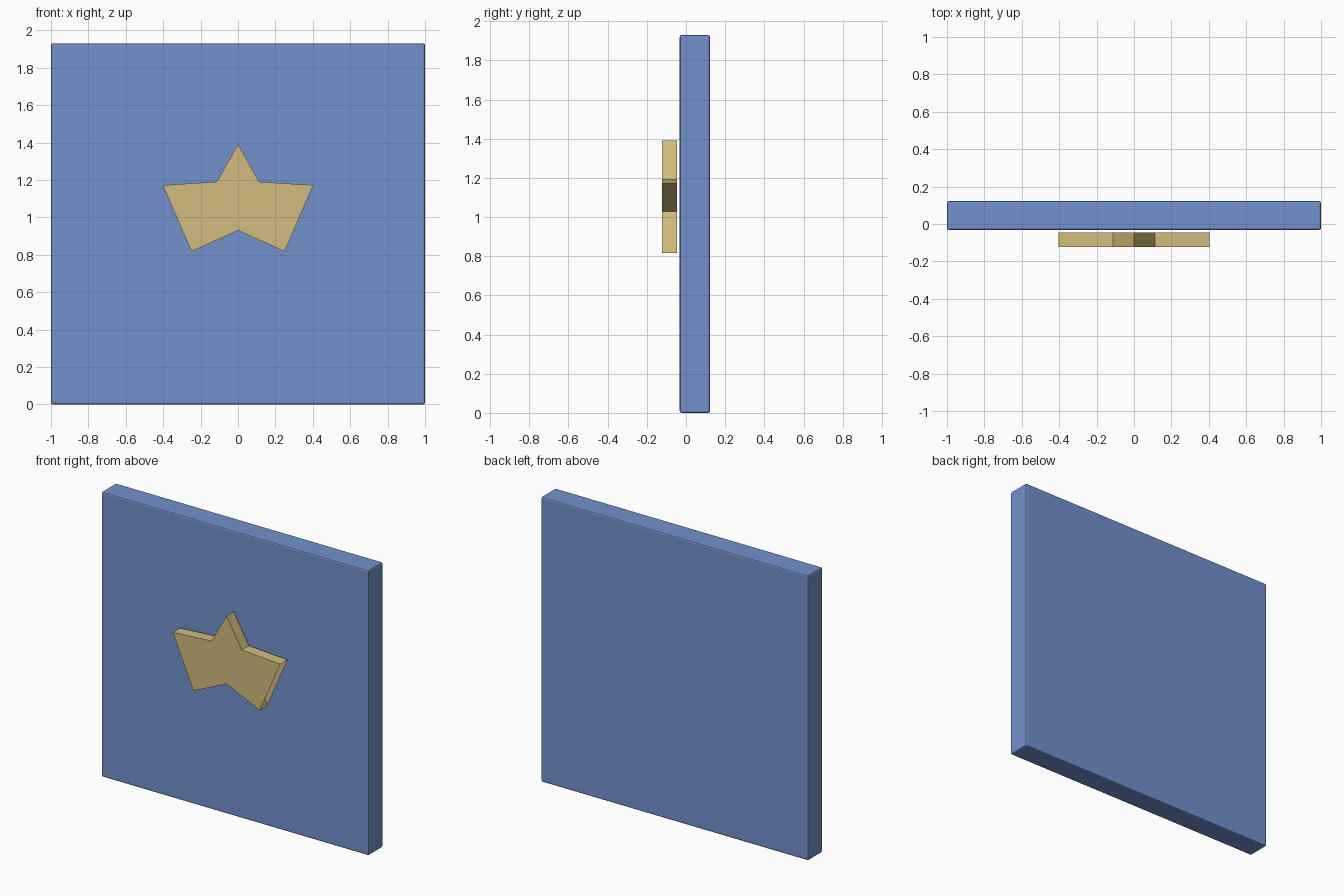
import bpy
import bmesh
import math

cube = bpy.data.objects.get("Cube")
if cube:
    bpy.data.objects.remove(cube, do_unlink=True)


def material(name, srgb):
    colour = [((c + 0.055) / 1.055) ** 2.4 for c in srgb] + [1.0]
    mat = bpy.data.materials.new(name)
    mat.use_nodes = True
    mat.diffuse_color = colour
    mat.node_tree.nodes["Principled BSDF"].inputs["Base Color"].default_value = colour
    return mat


def add_object(name, bm, mat):
    mesh = bpy.data.meshes.new(name)
    bm.to_mesh(mesh)
    bm.free()
    mesh.materials.append(mat)
    obj = bpy.data.objects.new(name, mesh)
    bpy.context.collection.objects.link(obj)
    return obj


blue = material("panel blue", (0.45, 0.57, 0.80))
gold = material("pale gold", (0.82, 0.74, 0.49))

# Square panel with narrow softened edges
WIDTH, HEIGHT = 2.0, 1.93
BACK, FRONT = 0.122, -0.032
bm = bmesh.new()
bmesh.ops.create_cube(bm, size=1)
bmesh.ops.scale(bm, vec=(WIDTH, BACK - FRONT, HEIGHT), verts=bm.verts)
bmesh.ops.translate(bm, vec=(0, (BACK + FRONT) / 2, HEIGHT / 2), verts=bm.verts)
bmesh.ops.bevel(bm, geom=bm.edges[:], offset=0.01, segments=2, profile=0.5,
                affect='EDGES')
add_object("panel", bm, blue)

# Widened five-pointed star, floating just in front of the panel
OUTER, INNER, STRETCH, CENTRE_Z = 0.317, 0.144, 1.335, 1.074
STAR_FRONT, STAR_BACK = -0.122, -0.045
outline = []
for i in range(10):
    radius = INNER if i % 2 else OUTER
    angle = i * math.pi / 5
    outline.append((radius * math.sin(angle) * STRETCH,
                    CENTRE_Z + radius * math.cos(angle)))

bm = bmesh.new()
front = [bm.verts.new((x, STAR_FRONT, z)) for x, z in outline]
back = [bm.verts.new((x, STAR_BACK, z)) for x, z in outline]

# Walls follow all ten points; the caps bridge straight over the side notches
for i in range(10):
    j = (i + 1) % 10
    bm.faces.new((front[i], front[j], back[j], back[i]))
cap = [i for i in range(10) if i not in (3, 7)]
bm.faces.new([front[i] for i in reversed(cap)])
bm.faces.new([back[i] for i in cap])
# Wind every face outwards: front cap to -y, back cap to +y, walls away from centre
bm.normal_update()
for face in bm.faces:
    mid = face.calc_center_median()
    if abs(face.normal.y) > 0.5:
        outward = face.normal.y * (mid.y - (STAR_FRONT + STAR_BACK) / 2)
    else:
        outward = face.normal.x * mid.x + face.normal.z * (mid.z - CENTRE_Z)
    if outward < 0:
        face.normal_flip()
add_object("star", bm, gold)
